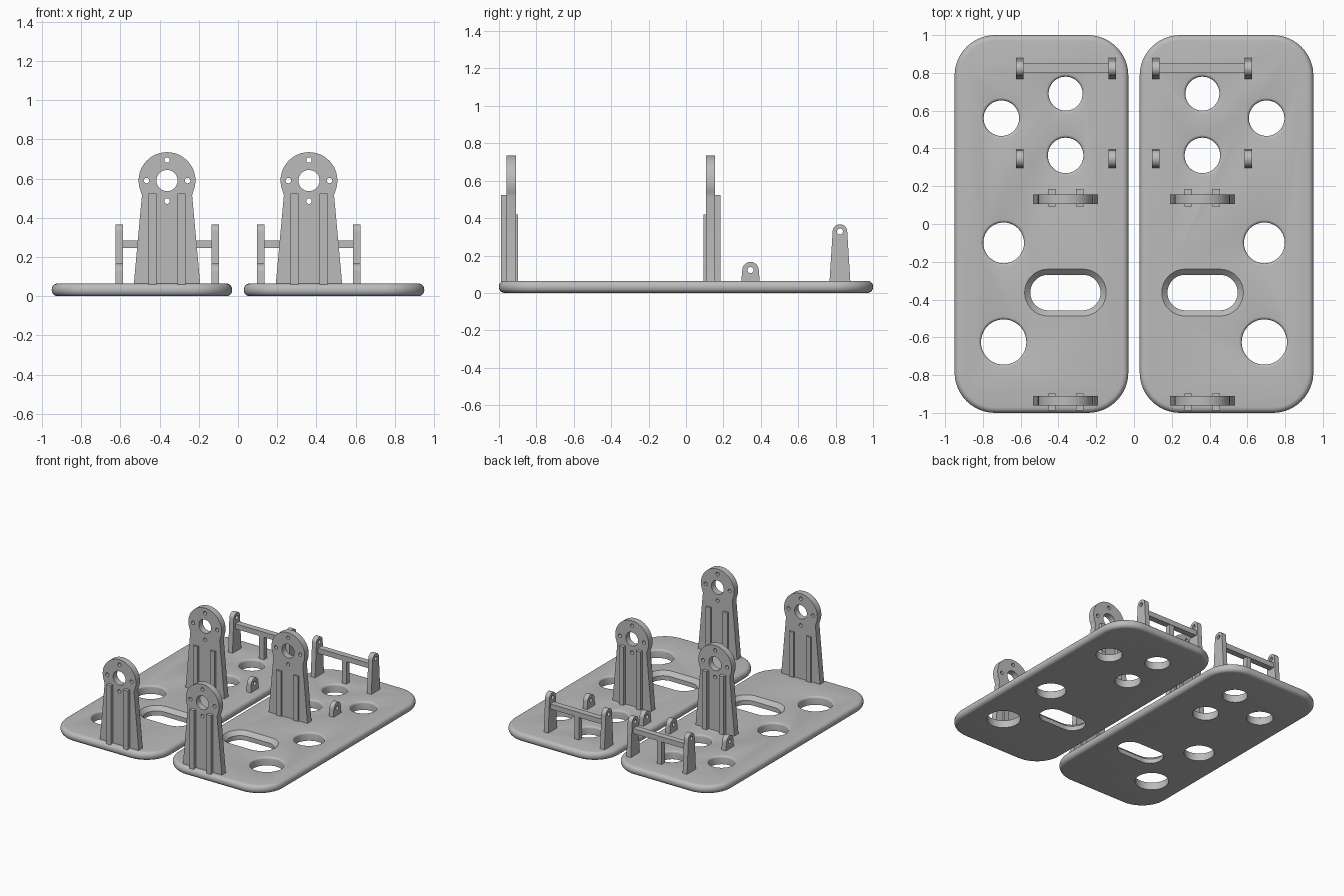
import bpy, bmesh
from math import sin, cos, pi, radians

if "Cube" in bpy.data.objects:
    bpy.data.objects.remove(bpy.data.objects["Cube"])

grey = bpy.data.materials.new("plain grey")
grey.use_nodes = True
COLOUR = (0.5, 0.5, 0.5, 1)
grey.diffuse_color = COLOUR
grey.node_tree.nodes["Principled BSDF"].inputs["Base Color"].default_value = COLOUR

TOP = 0.065      # upper face of the base plate
MID = 0.362      # x of the bracket line on each plate


def finish(name, bm):
    bmesh.ops.remove_doubles(bm, verts=bm.verts, dist=1e-5)
    bmesh.ops.recalc_face_normals(bm, faces=bm.faces)
    mesh = bpy.data.meshes.new(name)
    bm.to_mesh(mesh)
    bm.free()
    mesh.materials.append(grey)
    obj = bpy.data.objects.new(name, mesh)
    bpy.context.collection.objects.link(obj)
    return obj


def loft(bm, rings):
    """Skin a stack of matching closed outlines and cap both ends."""
    loops = [[bm.verts.new(p) for p in ring] for ring in rings]
    for a, b in zip(loops, loops[1:]):
        for i in range(len(a)):
            j = (i + 1) % len(a)
            bm.faces.new((a[i], a[j], b[j], b[i]))
    bm.faces.new(loops[0])
    bm.faces.new(loops[-1])


def round_rect(cx, cy, hx, hy, r, steps=12):
    """Rounded rectangle; becomes a slot or a circle when r fills it."""
    pts = []
    for q, (sx, sy) in enumerate(((1, 1), (-1, 1), (-1, -1), (1, -1))):
        for i in range(steps + 1):
            a = (q + i / steps) * pi / 2
            pts.append((cx + sx * (hx - r) + r * cos(a), cy + sy * (hy - r) + r * sin(a)))
    # drop repeated points where straight runs vanish
    return [p for i, p in enumerate(pts)
            if abs(p[0] - pts[i - 1][0]) + abs(p[1] - pts[i - 1][1]) > 1e-5]


def stack(bm, cx, cy, hx, hy, r, profile):
    """Loft a rounded rectangle through (z, growth) steps."""
    loft(bm, [[(x, y, z) for x, y in round_rect(cx, cy, hx + g, hy + g, r + g)]
              for z, g in profile])


def cut(obj, bm):
    cutter = finish("cutter", bm)
    cutter.hide_render = True
    mod = obj.modifiers.new("holes", 'BOOLEAN')
    mod.operation = 'DIFFERENCE'
    mod.solver = 'EXACT'
    mod.object = cutter
    select(obj)
    bpy.ops.object.modifier_apply(modifier=mod.name)
    bpy.data.objects.remove(cutter)


def select(obj):
    bpy.ops.object.select_all(action='DESELECT')
    obj.select_set(True)
    bpy.context.view_layer.objects.active = obj


def smooth(obj):
    select(obj)
    bpy.ops.object.shade_smooth_by_angle(angle=radians(30))


def box(bm, x0, x1, y0, y1, z0, z1):
    loft(bm, [[(x0, y0, z), (x1, y0, z), (x1, y1, z), (x0, y1, z)] for z in (z0, z1)])


def tongue(base_half, neck_half, neck_z, r, cz, steps=32):
    """Tapered upright with a round head, as (across, up) points."""
    pts = [(-base_half, TOP - 0.01), (base_half, TOP - 0.01)]
    start = -math_asin((cz - neck_z) / r)
    for i in range(steps + 1):
        a = start + (pi - 2 * start) * i / steps
        pts.append((r * cos(a), cz + r * sin(a)))
    pts[2] = (neck_half, neck_z)
    pts[-1] = (-neck_half, neck_z)
    return pts


def math_asin(v):
    from math import asin
    return asin(max(-1, min(1, v)))


def base_plate(name, s):
    # rounded rim profile
    f = 0.03
    quarter = [(f - f * cos(i * pi / 10), f * sin(i * pi / 10) - f) for i in range(6)]
    rim = quarter + [(TOP - z, g) for z, g in reversed(quarter)]
    bm = bmesh.new()
    stack(bm, s * 0.49, 0, 0.46, 1, 0.215, rim)
    plate = finish(name, bm)

    # round holes with a softened upper lip, and one chamfered slot
    bm = bmesh.new()
    e = 0.015
    lip = [(-0.02, 0)] + [(TOP - e + e * sin(i * pi / 8), e - e * cos(i * pi / 8))
                          for i in range(5)] + [(TOP + 0.02, e)]
    for x, y, r in ((MID, 0.69, 0.09), (0.702, 0.56, 0.094), (MID, 0.363, 0.094),
                    (0.69, -0.1, 0.108), (0.69, -0.625, 0.12)):
        stack(bm, s * x, y, r, r, r, lip)
    stack(bm, s * 0.363, -0.363, 0.186, 0.094, 0.094,
          [(-0.02, 0), (TOP - 0.03, 0), (TOP, 0.03), (TOP + 0.02, 0.03)])
    cut(plate, bm)
    smooth(plate)


def ring_bracket(name, cx, cy, facing):
    """Upright with a drilled ring head; tall ribs lie on the facing side."""
    cz, half = 0.59, 0.025
    shape = tongue(0.17, 0.128, 0.515, 0.145, cz)
    bm = bmesh.new()
    loft(bm, [[(cx + u, y, z) for u, z in shape] for y in (cy - half, cy + half)])
    body = finish(name, bm)
    bm = bmesh.new()
    d = 0.105
    for u, v, r in ((0, 0, 0.054), (d, 0, 0.014), (-d, 0, 0.014), (0, d, 0.014), (0, -d, 0.014)):
        ring = round_rect(cx + u, cz + v, r, r, r, 8)
        loft(bm, [[(x, y, z) for x, z in ring] for y in (cy - 0.1, cy + 0.1)])
    cut(body, bm)
    smooth(body)

    # tall ribs in front, short shallow ribs behind
    bm = bmesh.new()
    for u in (-0.074, 0.074):
        for side, reach, height in ((facing, 0.053, 0.523), (-facing, 0.038, 0.42)):
            y0, y1 = sorted((cy + side * (half - 0.005), cy + side * reach))
            box(bm, cx + u - 0.02, cx + u + 0.02, y0, y1, TOP - 0.01, height)
    finish(name + "_ribs", bm)


def lug(name, cx, cy, base_half, r, cz):
    shape = tongue(base_half, r, cz, r, cz, 20)
    bm = bmesh.new()
    loft(bm, [[(x, cy + u, z) for u, z in shape] for x in (cx - 0.019, cx + 0.019)])
    body = finish(name, bm)
    bm = bmesh.new()
    ring = round_rect(cy, cz, 0.016, 0.016, 0.016, 6)
    loft(bm, [[(x, y, z) for y, z in ring] for x in (cx - 0.1, cx + 0.1)])
    cut(body, bm)
    smooth(body)


for side, s in (("left", 1), ("right", -1)):
    base_plate(side + "_base_plate", s)
    ring_bracket(side + "_front_bracket", s * MID, -0.935, -1)
    ring_bracket(side + "_middle_bracket", s * MID, 0.131, 1)
    for place, x in (("inner", 0.115), ("outer", 0.605)):
        lug(f"{side}_{place}_rear_post", s * x, 0.823, 0.056, 0.039, 0.328)
        lug(f"{side}_{place}_small_lug", s * x, 0.345, 0.05, 0.044, 0.122)
    # crossbar between the rear posts with a central strut
    bm = bmesh.new()
    box(bm, *sorted((s * 0.12, s * 0.6)), 0.803, 0.851, 0.245, 0.285)
    finish(side + "_crossbar", bm)
    bm = bmesh.new()
    box(bm, s * 0.36 - 0.02, s * 0.36 + 0.02, 0.807, 0.847, TOP - 0.01, 0.25)
    finish(side + "_crossbar_strut", bm)
